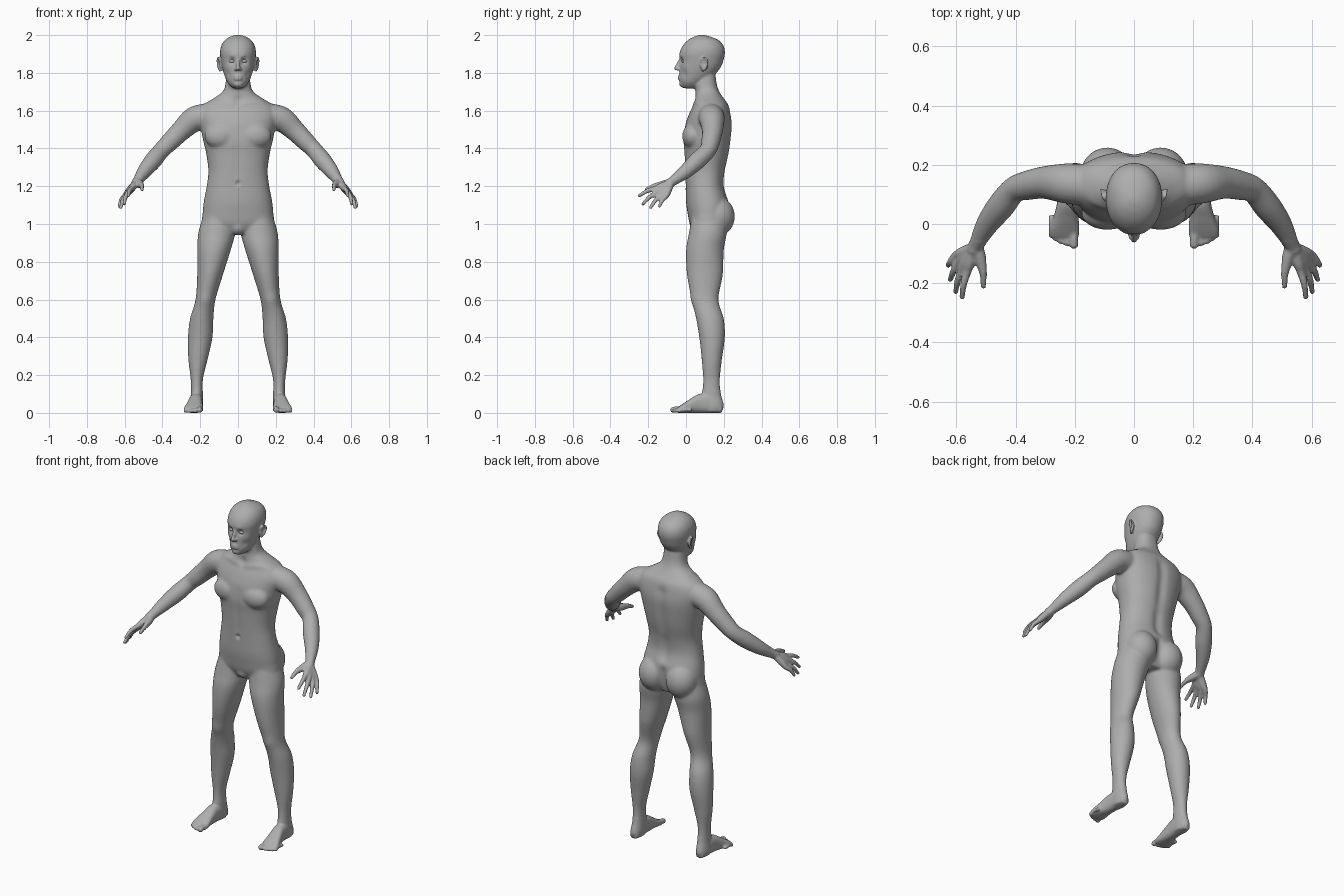
import bpy
import bmesh
from math import cos, sin, pi, exp
from mathutils import Vector, Matrix

cube = bpy.data.objects.get("Cube")
if cube:
    bpy.data.objects.remove(cube, do_unlink=True)


def material(name, grey):
    mat = bpy.data.materials.new(name)
    mat.use_nodes = True
    colour = (grey, grey, grey, 1)
    mat.diffuse_color = colour
    mat.node_tree.nodes["Principled BSDF"].inputs["Base Color"].default_value = colour
    return mat


def spline(rows, steps=6):
    """Smooth curve through rows of numbers."""
    pts = [rows[0]] + list(rows) + [rows[-1]]
    out = []
    for a, b, c, d in zip(pts, pts[1:], pts[2:], pts[3:]):
        for k in range(steps):
            t = k / steps
            out.append([q + .5 * t * (r - p + t * (2 * p - 5 * q + 4 * r - s
                        + t * (3 * (q - r) + s - p)))
                        for p, q, r, s in zip(a, b, c, d)])
    return out + [list(rows[-1])]


def ring(centre, u, v, power=2, count=36):
    """Superellipse with half axes u and v."""
    def bulge(w):
        return (1 if w > 0 else -1) * abs(w) ** (2 / power)
    angles = [2 * pi * k / count for k in range(count)]
    return [Vector(centre) + u * bulge(cos(a)) + v * bulge(sin(a)) for a in angles]


def skin(bm, rings):
    loops = [[bm.verts.new(p) for p in r] for r in rings]
    for low, high in zip(loops, loops[1:]):
        for k in range(len(low)):
            bm.faces.new((low[k - 1], low[k], high[k], high[k - 1]))
    bm.faces.new(loops[0][::-1])
    bm.faces.new(loops[-1])


def stack(bm, rows, power=2):
    """Horizontal slices: height, centre x, half width, front y, back y."""
    skin(bm, [ring((x, (f + b) / 2, z), Vector((w, 0, 0)),
                   Vector((0, (b - f) / 2, 0)), power)
              for z, x, w, f, b in spline(rows)])


def blob(bm, centre, radii, turn=0):
    matrix = (Matrix.Translation(centre) @ Matrix.Rotation(turn, 4, 'Z')
              @ Matrix.Diagonal((*radii, 1)))
    bmesh.ops.create_uvsphere(bm, u_segments=24, v_segments=16, radius=1, matrix=matrix)


def chain(bm, rows):
    """Round tube with rounded ends: x, y, z, radius."""
    path = spline(rows)
    rings = []
    for k, (x, y, z, r) in enumerate(path):
        before, after = path[max(k - 1, 0)], path[min(k + 1, len(path) - 1)]
        turn = (Vector(after[:3]) - Vector(before[:3])).to_track_quat('Z', 'Y')
        rings.append(ring((x, y, z), turn @ Vector((r, 0, 0)),
                          turn @ Vector((0, r, 0)), 2, 20))
    skin(bm, rings)
    for x, y, z, r in (rows[0], rows[-1]):
        blob(bm, (x, y, z), (r, r, r))


bm = bmesh.new()

# Leg
stack(bm, [(1.04, .1, .085, .03, .21), (.95, .113, .098, .015, .215),
           (.86, .127, .088, 0, .2), (.73, .148, .068, .005, .195),
           (.6, .172, .053, .03, .172), (.5, .192, .062, .053, .2),
           (.4, .2, .065, .07, .206), (.28, .212, .051, .083, .19),
           (.18, .218, .033, .09, .18), (.1, .218, .032, .085, .185),
           (.04, .22, .035, .08, .2), (.006, .22, .03, .09, .19)])
blob(bm, (.09, .165, 1.04), (.092, .094, .105))

# Foot: y, centre x, half width, height
skin(bm, [ring((x, y, h / 2), Vector((w, 0, 0)), Vector((0, 0, h / 2)), 2.5)
          for y, x, w, h in spline([(.19, .22, .024, .05), (.13, .22, .034, .1),
                                    (.07, .224, .036, .1), (.02, .23, .043, .072),
                                    (-.02, .235, .051, .046), (-.045, .235, .048, .028)])])
toes = [(.203, -.068, .016), (.227, -.064, .0115), (.246, -.058, .011),
        (.263, -.049, .0105), (.279, -.038, .01)]
for x, y, r in toes:
    chain(bm, [(x, y + .06, r + .006, r), (x, y + .025, r + .006, r * .85), (x, y, r, r)])

# Arm
chain(bm, [(.15, .13, 1.57, .07), (.23, .137, 1.555, .068), (.3, .14, 1.495, .056),
           (.36, .13, 1.435, .05), (.405, .115, 1.39, .045), (.45, .06, 1.335, .047),
           (.495, 0, 1.28, .039), (.53, -.065, 1.23, .027), (.54, -.085, 1.217, .025)])

# Hand: knuckle and tip of each finger, then the thumb
fingers = [((.563, -.16, 1.188), (.58, -.247, 1.15)),
           ((.58, -.152, 1.168), (.602, -.228, 1.106)),
           ((.592, -.13, 1.152), (.62, -.188, 1.087)),
           ((.6, -.105, 1.148), (.628, -.14, 1.095))]
wrist = Vector((.54, -.08, 1.218))
for k, (knuckle, tip) in enumerate(fingers):
    a, b = Vector(knuckle), Vector(tip)
    start = wrist.lerp(a, .15)
    bend = a.lerp(b, .5) + Vector((.004, -.002, .006))
    chain(bm, [(*start, .02), (*start.lerp(a, .6), .019), (*a, .0145),
               (*bend, .0115), (*b, .009)])
chain(bm, [(.53, -.08, 1.22, .022), (.518, -.12, 1.21, .02),
           (.508, -.17, 1.2, .0135), (.508, -.21, 1.183, .01)])

# Chest muscle, ear and half of the lips
blob(bm, (.09, .035, 1.465), (.088, .055, .068))
blob(bm, (.096, .096, 1.845), (.008, .022, .034), -.25)
chain(bm, [(.097, .08, 1.862, .005), (.104, .09, 1.88, .005), (.11, .11, 1.874, .005),
           (.11, .114, 1.85, .005), (.102, .1, 1.823, .006), (.093, .088, 1.81, .006)])
for z, r in ((1.781, .0065), (1.769, .0075)):
    chain(bm, [(0, -.036, z, r), (.012, -.034, z, r), (.025, -.024, 1.775, .004)])
blob(bm, (.011, -.041, 1.82), (.009, .012, .008))

# Mirror everything made so far to the other side
copy = bmesh.ops.duplicate(bm, geom=bm.verts[:] + bm.edges[:] + bm.faces[:])["geom"]
for item in copy:
    if isinstance(item, bmesh.types.BMVert):
        item.co.x *= -1
bmesh.ops.reverse_faces(bm, faces=[f for f in copy if isinstance(f, bmesh.types.BMFace)])

# Torso and neck
stack(bm, [(.95, 0, .1, .045, .19), (1, 0, .185, .02, .21), (1.06, 0, .187, .008, .225),
           (1.12, 0, .181, 0, .225), (1.2, 0, .166, -.002, .203),
           (1.28, 0, .157, -.005, .208), (1.37, 0, .168, -.009, .228),
           (1.44, 0, .184, -.014, .238), (1.52, 0, .2, -.005, .245),
           (1.58, 0, .21, .015, .238), (1.63, 0, .185, .038, .225),
           (1.665, 0, .13, .048, .2), (1.7, 0, .082, .05, .177),
           (1.74, 0, .067, .045, .163), (1.8, 0, .06, .05, .155)], 2.3)
blob(bm, (0, .065, .985), (.045, .045, .045))

# Head, nose and chin
stack(bm, [(1.718, 0, .025, -.015, .05), (1.735, 0, .045, -.028, .08),
           (1.76, 0, .061, -.034, .115), (1.79, 0, .073, -.035, .152),
           (1.83, 0, .084, -.033, .184), (1.87, 0, .091, -.034, .199),
           (1.905, 0, .095, -.034, .206), (1.94, 0, .09, -.02, .2),
           (1.97, 0, .073, .006, .177), (1.99, 0, .045, .038, .135),
           (2, 0, .015, .07, .095)], 2.15)
chain(bm, [(0, -.026, 1.876, .008), (0, -.043, 1.845, .009), (0, -.052, 1.824, .0115)])
blob(bm, (0, -.02, 1.739), (.026, .018, .016))

skin_grey = material("skin grey", .42)
mesh = bpy.data.meshes.new("body")
bm.to_mesh(mesh)
bm.free()
body = bpy.data.objects.new("body", mesh)
bpy.context.collection.objects.link(body)
bpy.context.view_layer.objects.active = body
body.select_set(True)

# Fuse the parts into one skin
fuse = body.modifiers.new("fuse", 'REMESH')
fuse.mode = 'VOXEL'
fuse.voxel_size = .0055
bpy.ops.object.modifier_apply(modifier=fuse.name)

# Soften strongly on trunk and limbs, lightly on face, hands and feet
mesh = body.data
soft, fine = [], []
for v in mesh.vertices:
    x, y, z = v.co
    detailed = z < .12 or z > 1.745 or (abs(x) > .5 and y < -.06)
    (fine if detailed else soft).append(v.index)
group = body.vertex_groups.new(name="softness")
group.add(soft, 1, 'REPLACE')
group.add(fine, .14, 'REPLACE')
soften = body.modifiers.new("soften", 'SMOOTH')
soften.factor = .5
soften.iterations = 24
soften.vertex_group = group.name
bpy.ops.object.modifier_apply(modifier=soften.name)

# Sculpt strokes on both sides: x, y, z, radius, push along the surface
strokes = [(.034, -.03, 1.864, .017, -.014), (.03, -.034, 1.888, .016, .003),
           (.062, -.005, 1.83, .022, .003), (.05, -.01, 1.795, .02, -.004),
           (0, -.003, 1.215, .012, -.01), (0, .045, 1.655, .022, -.007),
           (.108, .098, 1.848, .011, -.005), (.175, .04, .6, .035, .005)]
strokes += [(0, .235 - .03 * (k < 5), 1.16 + .03 * k, .03, -.006) for k in range(15)]
strokes += [(0, .23, .96 + .02 * k, .022, -.006) for k in range(8)]
strokes += [(0, -.01, 1.26 + .03 * k, .022, -.002) for k in range(9)]
strokes += [(.03 + .025 * k, .045 + .004 * k, 1.635 + .004 * k, .017, .003) for k in range(6)]
normals = [v.normal.copy() for v in mesh.vertices]
for v, normal in zip(mesh.vertices, normals):
    x, y, z = abs(v.co.x), v.co.y, v.co.z
    push = 0
    for sx, sy, sz, radius, amount in strokes:
        if abs(z - sz) < 3 * radius:
            gap = (x - sx) ** 2 + (y - sy) ** 2 + (z - sz) ** 2
            push += amount * exp(-gap / radius ** 2)
    v.co += normal * push
mesh.materials.clear()
mesh.materials.append(skin_grey)
mesh.shade_smooth()

# Eyeballs
bm = bmesh.new()
for side in (-1, 1):
    blob(bm, (side * .034, -.011, 1.862), (.017, .012, .0095), side * .3)
eyes = bpy.data.meshes.new("eyes")
bm.to_mesh(eyes)
bm.free()
eyes.materials.append(skin_grey)
eyes.shade_smooth()
bpy.context.collection.objects.link(bpy.data.objects.new("eyes", eyes))
